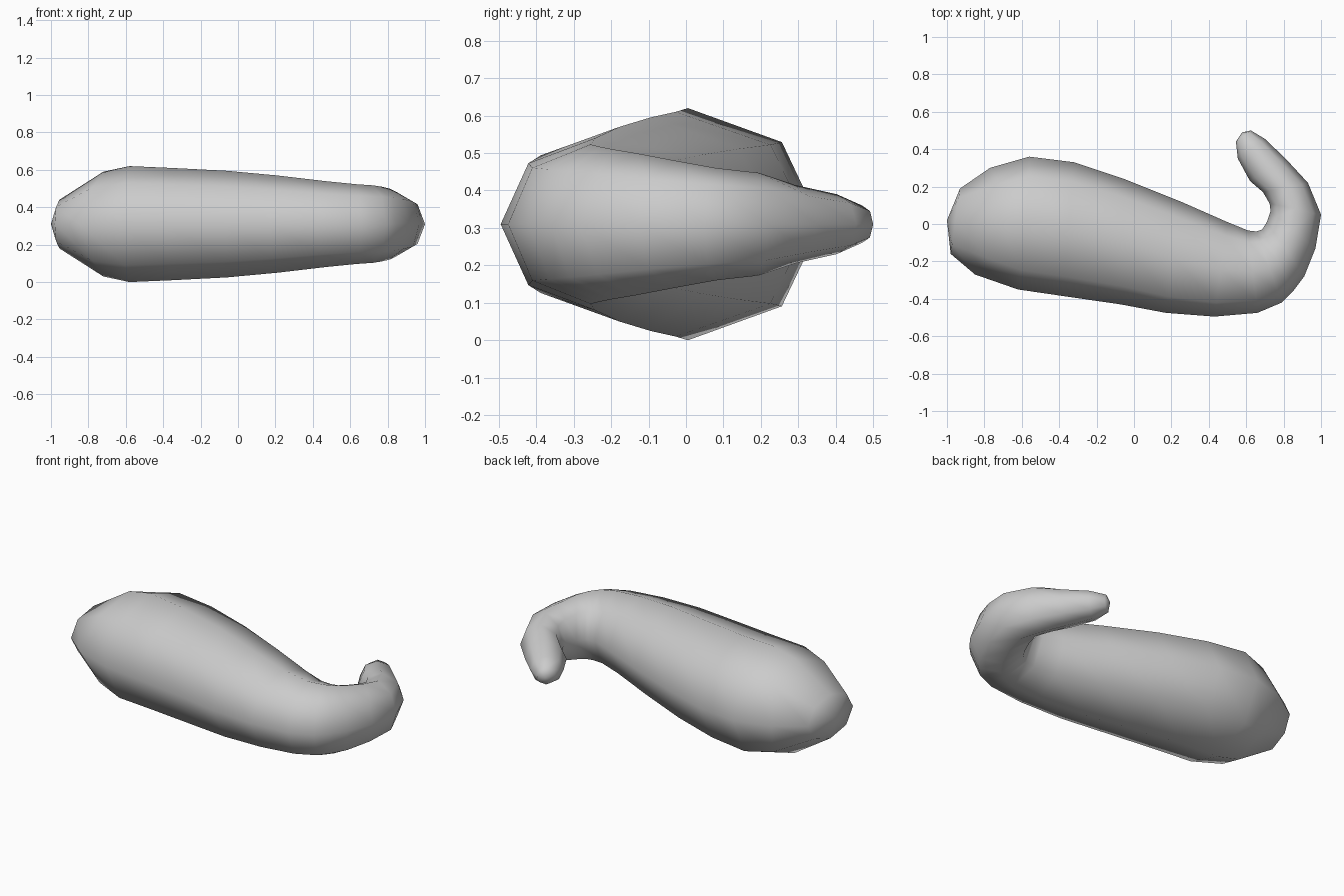
import bpy, bmesh, math
from mathutils import Vector

MID_Z, SIDES = 0.31, 8

# Cross-sections: inner side x,y / outer side x,y / half height / forward shift of the top and bottom
RINGS = [
    (-0.93, 0.19, -0.98, -0.16, 0.13, 0.0),
    (-0.77, 0.30, -0.85, -0.27, 0.28, 0.09),
    (-0.56, 0.36, -0.62, -0.35, 0.31, 0.01),
    (-0.32, 0.33, -0.38, -0.385, 0.30, 0.0),
    (-0.05, 0.24, -0.07, -0.43, 0.285, 0.0),
    (0.25, 0.12, 0.17, -0.475, 0.26, 0.0),
    (0.50, 0.01, 0.43, -0.495, 0.23, 0.0),
    (0.61, -0.035, 0.66, -0.475, 0.213, 0.0),
    (0.655, -0.04, 0.79, -0.42, 0.207, 0.0),
    (0.685, -0.03, 0.85, -0.36, 0.20, 0.0),
    (0.71, 0.01, 0.91, -0.28, 0.19, 0.0),
    (0.73, 0.07, 0.97, -0.13, 0.17, 0.0),
    (0.725, 0.11, 1.0, 0.05, 0.15, 0.0),
    (0.69, 0.17, 0.93, 0.22, 0.137, 0.0),
    (0.62, 0.23, 0.81, 0.35, 0.105, 0.0),
    (0.555, 0.35, 0.70, 0.455, 0.08, 0.0),
    (0.545, 0.44, 0.625, 0.50, 0.05, 0.0),
]


def add_ring(bm, ax, ay, bx, by, h, shift):
    a, b = Vector((ax, ay, MID_Z)), Vector((bx, by, MID_Z))
    centre, half = (a + b) / 2, (a - b) / 2
    verts = []
    for i in range(SIDES):
        t = 2 * math.pi * i / SIDES
        offset = Vector((shift * abs(math.sin(t)), 0, h * math.sin(t)))
        verts.append(bm.verts.new(centre + half * math.cos(t) + offset))
    return verts


# Gourd body sweeping into its curled neck
bm = bmesh.new()
rings = [add_ring(bm, *r) for r in RINGS]
for r, s in zip(rings, rings[1:]):
    for i in range(SIDES):
        j = (i + 1) % SIDES
        bm.faces.new((r[i], r[j], s[j], s[i]))

# Pointed base and blunt neck tip
for ring, tip in ((rings[0], (-1.0, 0.02, MID_Z)), (rings[-1], (0.578, 0.49, MID_Z))):
    v = bm.verts.new(tip)
    for i in range(SIDES):
        bm.faces.new((ring[i], ring[(i + 1) % SIDES], v))

bmesh.ops.recalc_face_normals(bm, faces=bm.faces)
for f in bm.faces:
    f.smooth = True
mesh = bpy.data.meshes.new("gourd")
bm.to_mesh(mesh)
bm.free()
gourd = bpy.data.objects.new("gourd", mesh)
bpy.context.collection.objects.link(gourd)
